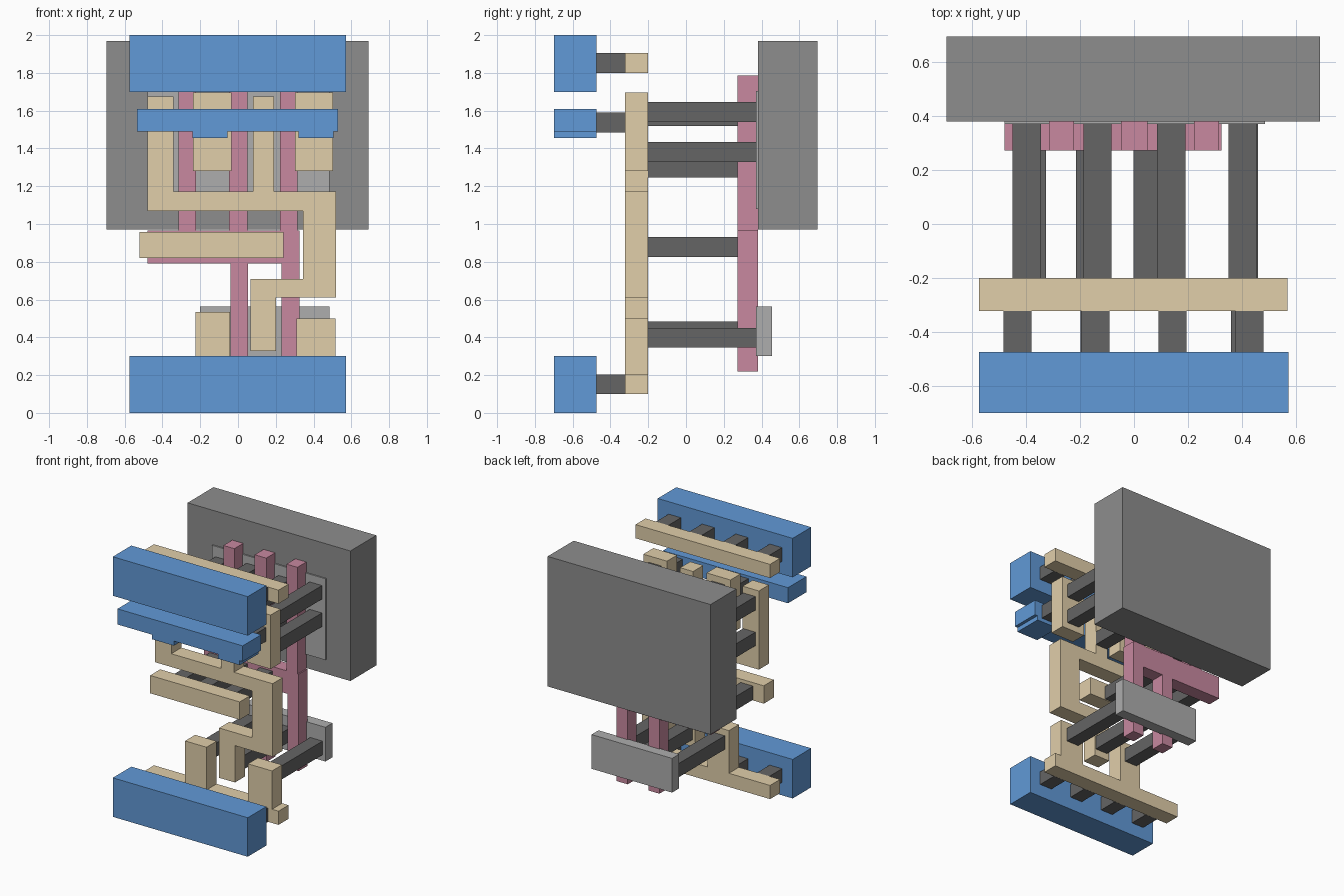
import bpy, bmesh


def material(name, rgb):
    m = bpy.data.materials.new(name)
    m.diffuse_color = (*rgb, 1)
    return m


BLUE = material("blue_metal", (0.12, 0.32, 0.68))
TAN = material("tan_metal", (0.75, 0.62, 0.40))
PINK = material("pink_gate", (0.58, 0.25, 0.35))
DARK = material("dark_contact", (0.13, 0.13, 0.13))
LIGHT = material("light_grey", (0.42, 0.42, 0.42))
GREY = material("mid_grey", (0.27, 0.27, 0.27))


def slab(name, outline, y0, y1, mat):
    """Extrude an outline of (x, z) points from y0 back to y1."""
    bm = bmesh.new()
    face = bm.faces.new([bm.verts.new((x, y0, z)) for x, z in outline])
    out = bmesh.ops.extrude_face_region(bm, geom=[face])["geom"]
    for v in out:
        if isinstance(v, bmesh.types.BMVert):
            v.co.y = y1
    bmesh.ops.recalc_face_normals(bm, faces=bm.faces)
    me = bpy.data.meshes.new(name)
    bm.to_mesh(me)
    bm.free()
    me.materials.append(mat)
    bpy.context.collection.objects.link(bpy.data.objects.new(name, me))


def rect(name, x0, x1, z0, z1, ys, mat):
    slab(name, [(x0, z0), (x1, z0), (x1, z1), (x0, z1)], *ys, mat)


# Depth of each layer, front to back
M1 = (-0.70, -0.475)
VIA = (-0.475, -0.32)
LI = (-0.322, -0.20)
POLY = (0.272, 0.38)
DIFF = (0.37, 0.455)
WELL = (0.38, 0.695)

# Back block and the two thin plates
rect("back_block", -0.695, 0.69, 0.97, 1.97, WELL, GREY)
rect("upper_plate", -0.48, 0.485, 1.08, 1.705, DIFF, LIGHT)
rect("lower_plate", -0.20, 0.485, 0.30, 0.563, DIFF, LIGHT)

# Pink fingers joined by a wide crossbar
slab("gate_comb", [
    (-0.48, 0.79), (-0.04, 0.79), (-0.04, 0.22), (0.053, 0.22), (0.053, 0.79),
    (0.23, 0.79), (0.23, 0.22), (0.325, 0.22), (0.325, 0.965), (0.315, 0.965),
    (0.315, 1.785), (0.222, 1.785), (0.222, 0.965), (0.05, 0.965),
    (0.05, 1.785), (-0.048, 1.785), (-0.048, 0.965), (-0.222, 0.965),
    (-0.222, 1.785), (-0.315, 1.785), (-0.315, 0.965), (-0.48, 0.965)],
    *POLY, PINK)

# Tan layer: rails, boxes, input bar and branching output track
rect("upper_tan_rail", -0.575, 0.57, 1.80, 1.905, LI, TAN)
slab("lower_tan_rail", [
    (-0.575, 0.10), (0.57, 0.10), (0.57, 0.205), (0.515, 0.205),
    (0.515, 0.50), (0.31, 0.50), (0.31, 0.205), (-0.042, 0.205),
    (-0.042, 0.533), (-0.225, 0.533), (-0.225, 0.205), (-0.575, 0.205)],
    *LI, TAN)
rect("input_bar", -0.522, 0.24, 0.82, 0.957, LI, TAN)
slab("output_track", [
    (-0.48, 1.07), (0.345, 1.07), (0.345, 0.71), (0.065, 0.71),
    (0.065, 0.327), (0.20, 0.327), (0.20, 0.61), (0.52, 0.61),
    (0.52, 1.172), (0.19, 1.172), (0.19, 1.675), (0.08, 1.675),
    (0.08, 1.172), (-0.342, 1.172), (-0.342, 1.675), (-0.48, 1.675)],
    *LI, TAN)
for side, x0, x1 in (("left", -0.238, -0.035), ("right", 0.302, 0.503)):
    rect(side + "_upper_box", x0, x1, 1.28, 1.695, LI, TAN)

# Blue rails and the notched middle bar
for pos, z in (("lower", 0.0), ("upper", 1.70)):
    rect(pos + "_blue_rail", -0.575, 0.573, z, z + 0.30, M1, BLUE)
slab("middle_blue_bar", [
    (-0.535, 1.49), (-0.24, 1.49), (-0.24, 1.455), (-0.055, 1.455),
    (-0.055, 1.49), (0.32, 1.49), (0.32, 1.455), (0.505, 1.455),
    (0.505, 1.49), (0.53, 1.49), (0.53, 1.61), (-0.535, 1.61)],
    *M1, BLUE)


def posts(name, spots, ys):
    """Square contact posts centred on (x, z)."""
    r = 0.0525
    for i, (x, z) in enumerate(spots):
        rect(f"{name}_{i}", x - r, x + r, z - r, z + r, ys, DARK)


# Short posts between the blue and tan layers
posts("rail_via", [(x, z) for z in (0.152, 1.852)
                   for x in (-0.432, -0.143, 0.143, 0.428)], VIA)
posts("bar_via", [(-0.145, 1.537), (0.413, 1.537)], VIA)

# Long posts from the tan layer to the plates and gates
posts("upper_contact",
      [(x, z) for x in (-0.398, 0.138) for z in (1.298, 1.572)] +
      [(x, z) for x in (-0.135, 0.403) for z in (1.382, 1.593)], (-0.20, 0.37))
posts("lower_contact", [(-0.138, 0.432), (0.138, 0.432), (0.408, 0.398)],
      (-0.20, 0.37))
posts("gate_contact", [(-0.378, 0.878), (-0.162, 0.878), (0.05, 0.878)],
      (-0.20, 0.272))
